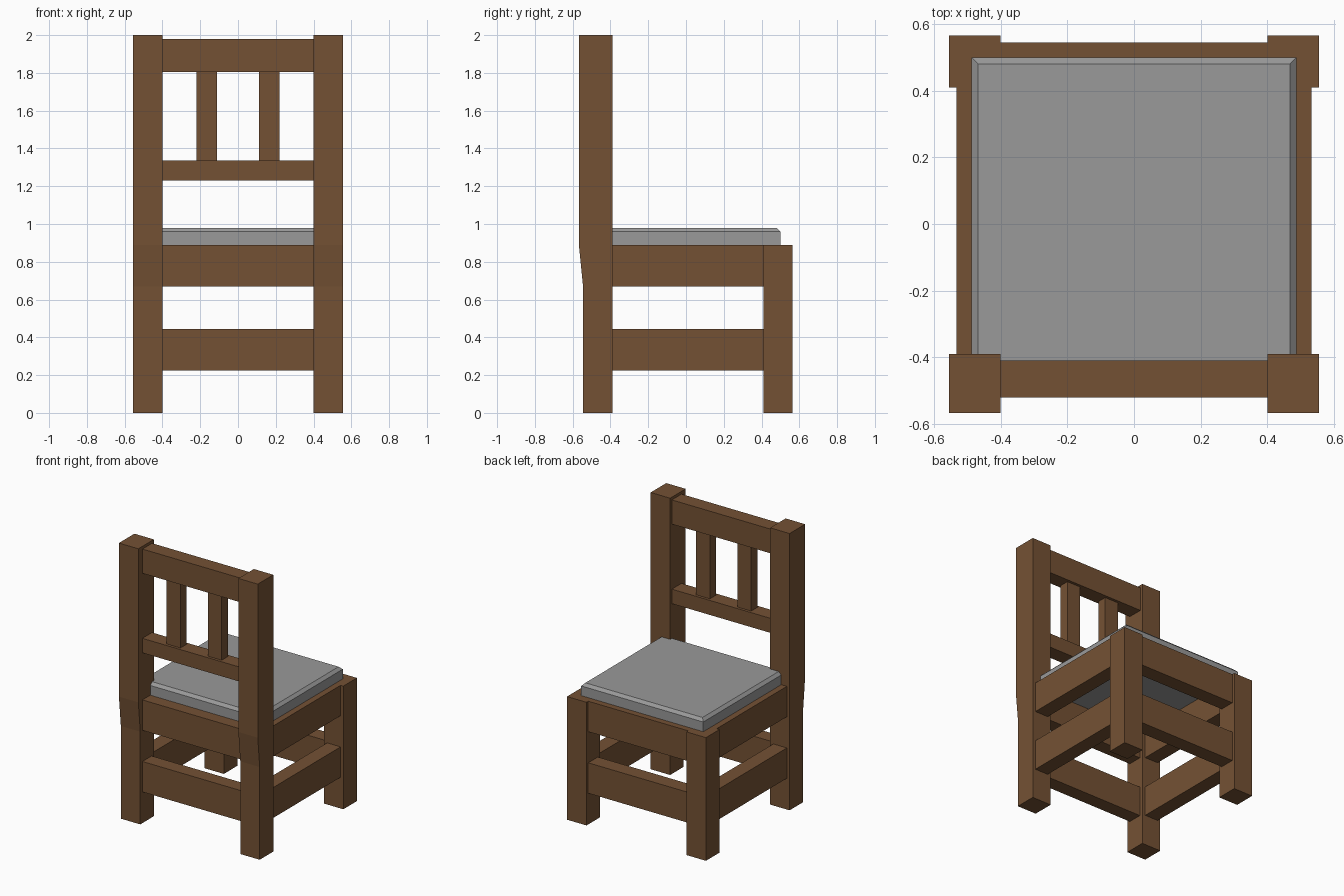
import bpy, bmesh

if "Cube" in bpy.data.objects:
    bpy.data.objects.remove(bpy.data.objects["Cube"])


def material(name, rgb):
    m = bpy.data.materials.new(name)
    m.diffuse_color = (*rgb, 1)
    m.use_nodes = True
    m.node_tree.nodes["Principled BSDF"].inputs["Base Color"].default_value = m.diffuse_color
    return m


wood = material("brown wood", (0.175, 0.083, 0.034))
fabric = material("grey fabric", (0.32, 0.32, 0.32))


def finish(name, bm, mat):
    bmesh.ops.recalc_face_normals(bm, faces=bm.faces)
    mesh = bpy.data.meshes.new(name)
    bm.to_mesh(mesh)
    bm.free()
    mesh.materials.append(mat)
    ob = bpy.data.objects.new(name, mesh)
    bpy.context.collection.objects.link(ob)
    return ob


def box_bm(x, y, z):
    bm = bmesh.new()
    bmesh.ops.create_cube(bm, size=1)
    for v in bm.verts:
        v.co = [r[0] if c < 0 else r[1] for c, r in zip(v.co, (x, y, z))]
    return bm


def box(name, x, y, z):
    return finish(name, box_bm(x, y, z), wood)


def post(name, x, profile):
    """Extrude a side (y, z) profile across the x range."""
    bm = bmesh.new()
    face = bm.faces.new([bm.verts.new((x[0], y, z)) for y, z in profile])
    ext = bmesh.ops.extrude_face_region(bm, geom=[face])
    for v in ext["geom"]:
        if isinstance(v, bmesh.types.BMVert):
            v.co.x = x[1]
    return finish(name, bm, wood)


# Tall posts with a slight kink, short legs, side rails and slats on each side
for side, s in (("left", -1), ("right", 1)):
    def span(a, b):
        return tuple(sorted((s * a, s * b)))
    post(f"tall_post_{side}", span(0.40, 0.555),
         [(-0.545, 0), (-0.39, 0), (-0.39, 2), (-0.567, 2), (-0.567, 0.89), (-0.545, 0.67)])
    box(f"short_leg_{side}", span(0.40, 0.555), (0.41, 0.565), (0, 0.89))
    box(f"seat_rail_{side}", span(0.425, 0.533), (-0.39, 0.41), (0.67, 0.89))
    box(f"stretcher_{side}", span(0.425, 0.533), (-0.39, 0.41), (0.225, 0.445))
    box(f"backrest_slat_{side}", span(0.11, 0.22), (-0.50, -0.43), (1.33, 1.805))

# Cross rails between the posts
inner = (-0.40, 0.40)
for end, y in (("backrest_side", (-0.52, -0.415)), ("open_side", (0.435, 0.545))):
    box(f"seat_rail_{end}", inner, y, (0.67, 0.89))
    box(f"stretcher_{end}", inner, y, (0.225, 0.445))
box("backrest_lower_rail", inner, (-0.52, -0.41), (1.23, 1.335))
box("backrest_top_rail", inner, (-0.52, -0.41), (1.805, 1.98))

# Seat cushion with chamfered top edge
bm = box_bm((-0.488, 0.488), (-0.43, 0.50), (0.88, 0.98))
top = [e for e in bm.edges if all(v.co.z > 0.97 for v in e.verts)]
bmesh.ops.bevel(bm, geom=top, offset=0.02, segments=1, affect='EDGES')
finish("seat_cushion", bm, fabric)
